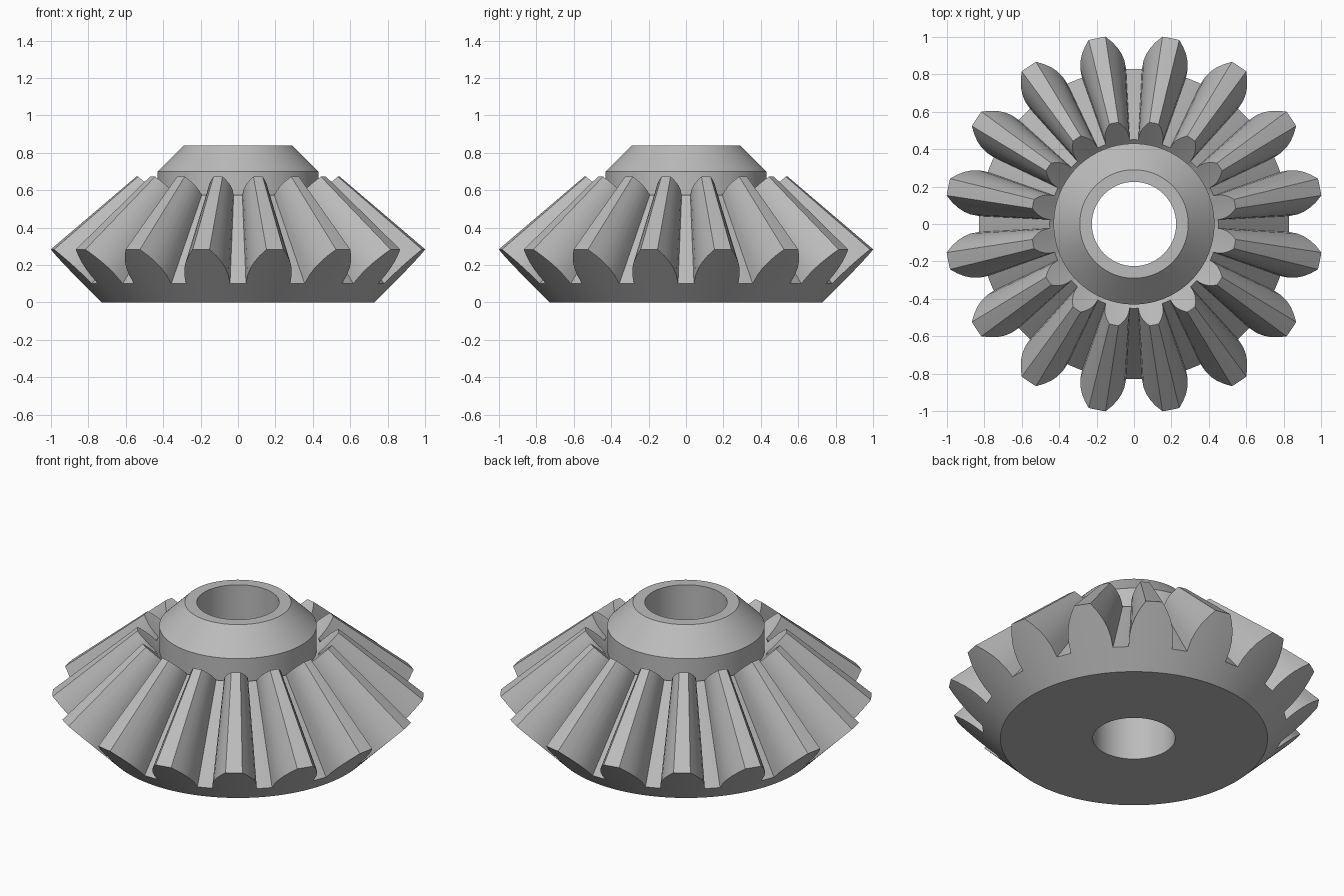
import bpy, bmesh, math

if "Cube" in bpy.data.objects:
    bpy.data.objects.remove(bpy.data.objects["Cube"])

TEETH = 16
APEX = 1.135            # height of the pitch cone apex
INNER = 0.543           # scale of the small tooth end towards the apex
PITCH = 360 / TEETH

# Half tooth outline: (degrees from tooth centre, radius on the back cone)
half = [(1.0, 1.013), (2.6, 1.013), (4.4, 0.98), (5.9, 0.947), (7.1, 0.912),
        (7.9, 0.875), (8.3, 0.83), (10.0, 0.83)]
tooth = [(-a, r) for a, r in reversed(half)] + half
outline = [(math.radians(PITCH * (i + 0.5) + a), r)
           for i in range(TEETH) for a, r in tooth]

bm = bmesh.new()


def ring(r, z):
    """Round ring sharing the angles of the tooth outline."""
    return [bm.verts.new((r * math.cos(a), r * math.sin(a), z)) for a, _ in outline]


def tooth_ring(s):
    """Tooth outline scaled towards the apex."""
    verts = []
    for a, r in outline:
        z = APEX + s * (r - 0.73 - APEX)
        verts.append(bm.verts.new((s * r * math.cos(a), s * r * math.sin(a), z)))
    return verts


# Bore, base, back cone, teeth, hub and chamfer as one closed loft
rings = [ring(0.225, 0), ring(0.73, 0), tooth_ring(1), tooth_ring(INNER),
         ring(0.43, 0.555), ring(0.43, 0.70), ring(0.29, 0.84), ring(0.225, 0.84)]
n = len(outline)
for lower, upper in zip(rings, rings[1:] + rings[:1]):
    for i in range(n):
        j = (i + 1) % n
        bm.faces.new((lower[i], lower[j], upper[j], upper[i]))
bmesh.ops.recalc_face_normals(bm, faces=bm.faces)

mesh = bpy.data.meshes.new("bevel_gear")
bm.to_mesh(mesh)
bm.free()
gear = bpy.data.objects.new("bevel_gear", mesh)
bpy.context.collection.objects.link(gear)

# Plain grey metal
metal = bpy.data.materials.new("grey_metal")
metal.diffuse_color = (0.5, 0.5, 0.5, 1)
metal.use_nodes = True
metal.node_tree.nodes["Principled BSDF"].inputs["Base Color"].default_value = metal.diffuse_color
mesh.materials.append(metal)

bpy.context.view_layer.objects.active = gear
gear.select_set(True)
bpy.ops.object.shade_smooth_by_angle(angle=math.radians(25))
